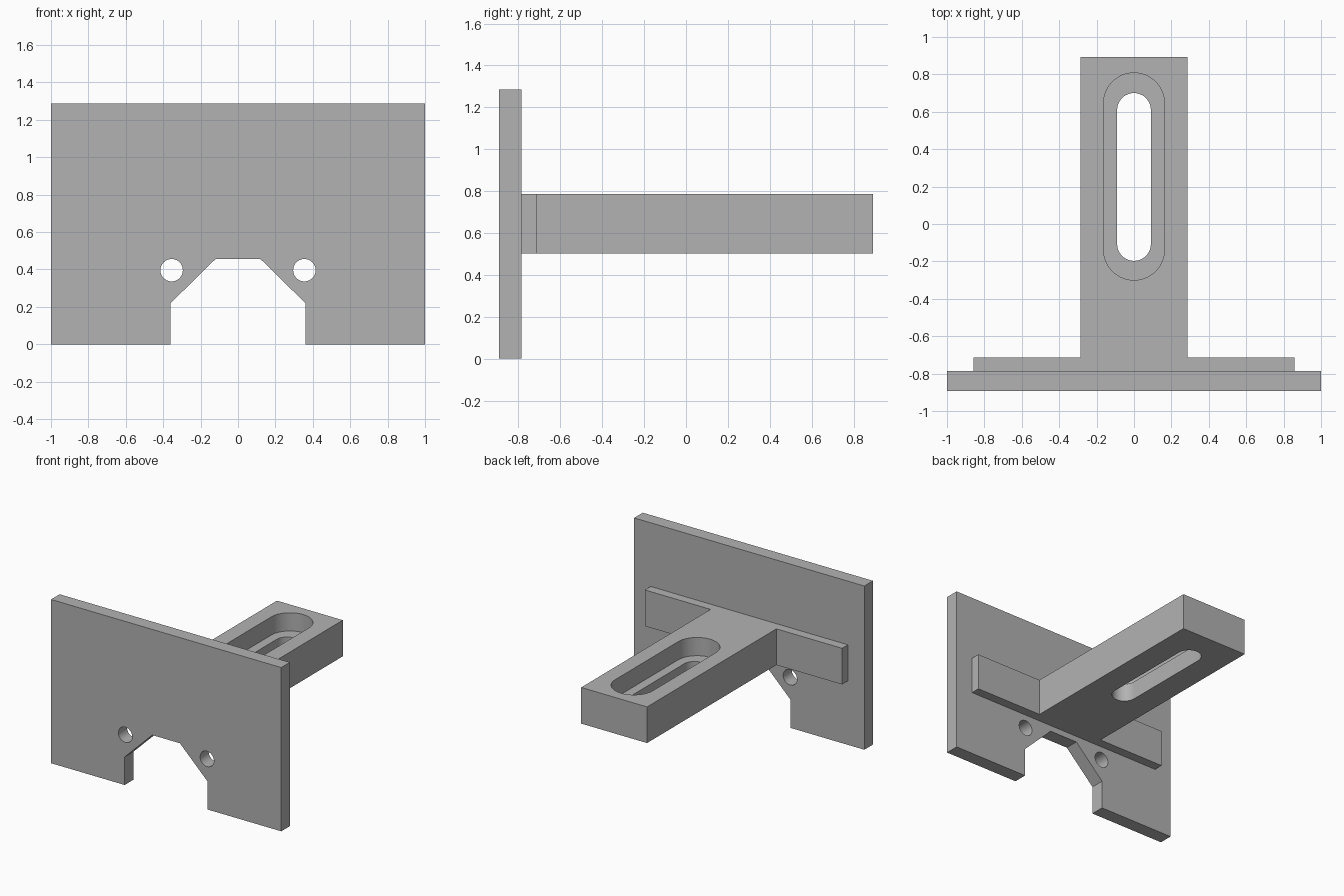
import bpy, bmesh, math
from mathutils import Vector

cube = bpy.data.objects.get("Cube")
if cube:
    bpy.data.objects.remove(cube, do_unlink=True)

GREY = (0.448, 0.448, 0.448, 1)
grey = bpy.data.materials.new("plain_grey")
grey.use_nodes = True
grey.diffuse_color = GREY
grey.node_tree.nodes["Principled BSDF"].inputs["Base Color"].default_value = GREY


def prism(name, outline, start, depth):
    """Extrude a closed outline of 3D points from start by the depth vector."""
    bm = bmesh.new()
    face = bm.faces.new([bm.verts.new(Vector(p) + Vector(start)) for p in outline])
    top = bmesh.ops.extrude_face_region(bm, geom=[face])["geom"]
    moved = [v for v in top if isinstance(v, bmesh.types.BMVert)]
    bmesh.ops.translate(bm, verts=moved, vec=depth)
    bmesh.ops.recalc_face_normals(bm, faces=bm.faces)
    mesh = bpy.data.meshes.new(name)
    bm.to_mesh(mesh)
    bm.free()
    mesh.materials.append(grey)
    obj = bpy.data.objects.new(name, mesh)
    bpy.context.collection.objects.link(obj)
    return obj


def mirrored(half):
    """Complete a half outline, listed on the +x side, across x = 0."""
    return half + [(-x, y, z) for x, y, z in reversed(half)]


def slot(radius, y_low, y_high, sides=24):
    """Round-ended slot outline along y."""
    points = []
    for centre, turn in ((y_high - radius, 0), (y_low + radius, math.pi)):
        for i in range(sides + 1):
            a = turn + math.pi * i / sides
            points.append((radius * math.cos(a), centre + radius * math.sin(a), 0))
    return points


def cut(target, cutter):
    mod = target.modifiers.new("cut", "BOOLEAN")
    mod.operation = "DIFFERENCE"
    mod.solver = "EXACT"
    mod.object = cutter
    bpy.context.view_layer.objects.active = target
    bpy.ops.object.modifier_apply(modifier=mod.name)
    bpy.data.objects.remove(cutter, do_unlink=True)


# Upright plate with a chamfered notch at the bottom
plate = prism("face_plate", mirrored([
    (0.12, 0, 0.456), (0.36, 0, 0.22), (0.36, 0, 0), (1, 0, 0), (1, 0, 1.286),
]), (0, -0.892, 0), (0, 0.107, 0))

# Two round holes beside the notch
for side in (-1, 1):
    ring = [(0.06 * math.cos(a), 0, 0.06 * math.sin(a))
            for a in (math.tau * i / 40 for i in range(40))]
    cut(plate, prism("hole_cutter", ring, (side * 0.355, -1, 0.396), (0, 0.4, 0)))

# T-shaped arm with a thin mounting flange
arm = prism("slotted_arm", mirrored([
    (0.857, -0.785, 0), (0.857, -0.713, 0), (0.286, -0.713, 0), (0.286, 0.892, 0),
]), (0, 0, 0.502), (0, 0, 0.284))

# Wide recess from the top, then the narrow through slot
cut(arm, prism("recess_cutter", slot(0.163, -0.3, 0.808), (0, 0, 0.643), (0, 0, 0.4)))
cut(arm, prism("slot_cutter", slot(0.09, -0.197, 0.7), (0, 0, 0.3), (0, 0, 0.7)))

for obj in (plate, arm):
    bpy.ops.object.select_all(action="DESELECT")
    obj.select_set(True)
    bpy.context.view_layer.objects.active = obj
    bpy.ops.object.shade_smooth_by_angle(angle=math.radians(30))
